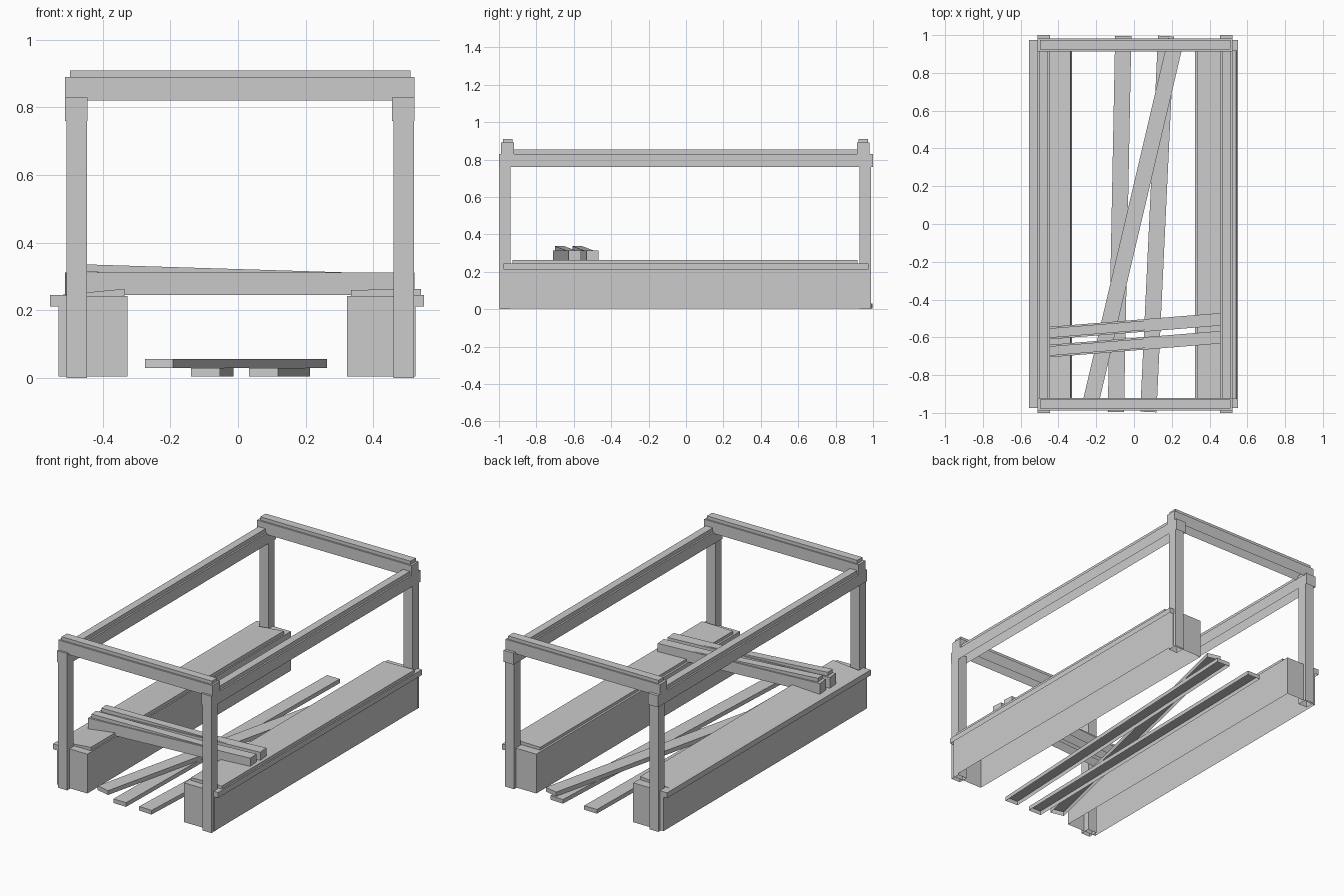
import bpy, bmesh
from math import radians, atan2, hypot
from mathutils import Matrix, Euler

if "Cube" in bpy.data.objects:
    bpy.data.objects.remove(bpy.data.objects["Cube"])


def part(name, center, size, yaw=0.0, tilt=0.0):
    """Open-bottomed box; yaw about z, tilt about the local y axis."""
    bm = bmesh.new()
    bmesh.ops.create_cube(bm, size=1)
    bmesh.ops.scale(bm, vec=size, verts=bm.verts)
    bm.normal_update()
    bottom = [f for f in bm.faces if f.normal.z < -0.5]
    bmesh.ops.delete(bm, geom=bottom, context='FACES_ONLY')
    me = bpy.data.meshes.new(name)
    bm.to_mesh(me)
    bm.free()
    ob = bpy.data.objects.new(name, me)
    ob.matrix_world = (Matrix.Translation(center)
                       @ Euler((0, tilt, yaw)).to_matrix().to_4x4())
    bpy.context.collection.objects.link(ob)
    return ob


def span(name, x, y, z):
    """Axis-aligned part given by its extents."""
    return part(name, [(a + b) / 2 for a, b in (x, y, z)],
                [b - a for a, b in (x, y, z)])


def plank(name, p, q, width, z):
    """Plank lying between two ground points."""
    dx, dy = q[0] - p[0], q[1] - p[1]
    part(name, ((p[0] + q[0]) / 2, (p[1] + q[1]) / 2, (z[0] + z[1]) / 2),
         (hypot(dx, dy), width, z[1] - z[0]), yaw=atan2(dy, dx))


POSTS_X = {"left": (-0.507, -0.447), "right": (0.46, 0.52)}
POSTS_Y = {"front": (-0.997, -0.938), "back": (0.928, 0.988)}

# Corner posts
for sx, x in POSTS_X.items():
    for sy, y in POSTS_Y.items():
        span(f"{sy}_{sx}_post", x, y, (0, 0.80))

# Long top rails with a narrow cap strip
for side, x in {"left": (-0.512, -0.445), "right": (0.455, 0.522)}.items():
    span(f"{side}_rail", x, (-1.0, 1.0), (0.76, 0.83))
    span(f"{side}_rail_cap", (x[0] + 0.01, x[1] - 0.01), (-0.98, 0.98), (0.825, 0.853))

# End crossbeams with cap strips
for side, y in {"front": (-0.988, -0.92), "back": (0.913, 0.982)}.items():
    span(f"{side}_crossbeam", (-0.512, 0.522), y, (0.82, 0.89))
    span(f"{side}_crossbeam_cap", (-0.497, 0.51), (y[0] + 0.01, y[1] - 0.008), (0.885, 0.91))

# Side benches with outer ledges
span("left_bench", (-0.53, -0.327), (-0.975, 0.972), (0.005, 0.243))
span("right_bench", (0.322, 0.525), (-0.975, 0.972), (0.005, 0.243))
span("left_ledge", (-0.556, -0.505), (-0.975, 0.975), (0.212, 0.245))
span("right_ledge", (0.50, 0.55), (-0.975, 0.975), (0.212, 0.245))

# Loose bench boards, slightly tilted
part("left_bench_board", (-0.437, -0.005, 0.244), (0.205, 1.845, 0.02), tilt=radians(-5.5))
part("right_bench_board", (0.438, -0.005, 0.252), (0.207, 1.845, 0.02), tilt=radians(-1))

# Two stacked beams lying across the benches
for i, y in enumerate((-0.541, -0.636), 1):
    yaw = radians(4.6)
    part(f"loose_beam_{i}", (0.005, y, 0.279), (1.032, 0.066, 0.067), yaw)
    part(f"loose_beam_cap_{i}", (0.005, y, 0.311), (1.0, 0.05, 0.022), yaw, radians(1.75))

# Floor planks
plank("floor_plank_left", (-0.096, -0.995), (-0.057, 0.995), 0.086, (0.005, 0.03))
plank("floor_plank_right", (0.076, -0.995), (0.17, 0.995), 0.086, (0.005, 0.03))
plank("floor_plank_diagonal", (-0.233, -0.96), (0.222, 0.975), 0.085, (0.03, 0.056))
